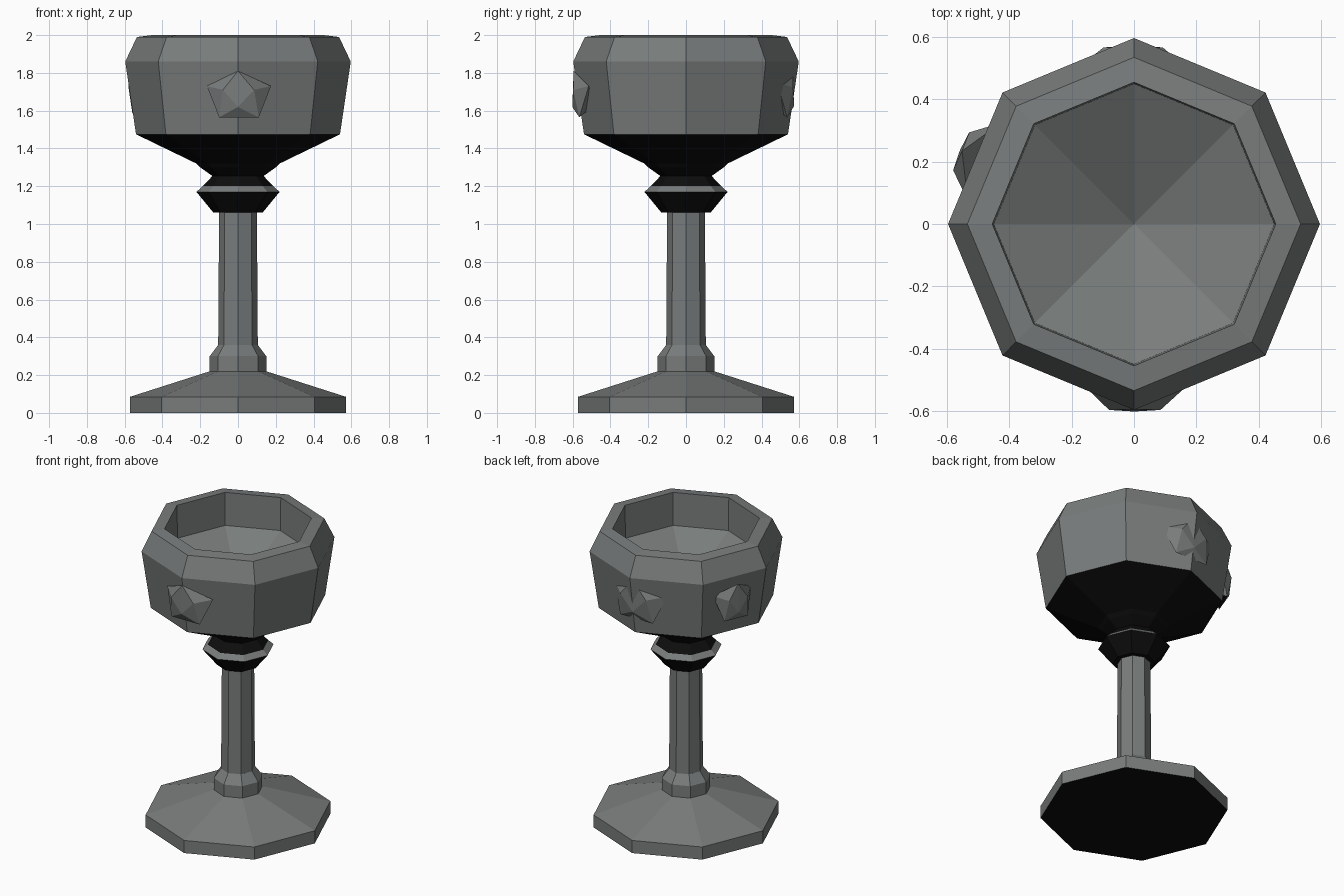
import bpy, bmesh, math
from mathutils import Matrix, Vector

if "Cube" in bpy.data.objects:
    bpy.data.objects.remove(bpy.data.objects["Cube"])

SIDES = 8


def material(name, rgb):
    mat = bpy.data.materials.new(name)
    mat.diffuse_color = (*rgb, 1)
    mat.use_nodes = True
    mat.node_tree.nodes["Principled BSDF"].inputs["Base Color"].default_value = mat.diffuse_color
    return mat


metal = material("grey metal", (0.19, 0.203, 0.2))
dark = material("black metal", (0.004, 0.004, 0.004))


def finish(bm, name, is_dark):
    """Make the object; faces that pass the rule become black."""
    bmesh.ops.recalc_face_normals(bm, faces=bm.faces)
    bm.normal_update()
    for f in bm.faces:
        f.material_index = int(is_dark(f))
    mesh = bpy.data.meshes.new(name)
    bm.to_mesh(mesh)
    bm.free()
    mesh.materials.append(metal)
    mesh.materials.append(dark)
    obj = bpy.data.objects.new(name, mesh)
    bpy.context.collection.objects.link(obj)
    return obj


def faces_down(f):
    return f.normal.z < -0.6


def lathe(name, profile, is_dark=faces_down):
    """Turn a (radius, height) profile into a closed eight-sided solid."""
    bm = bmesh.new()
    rings = []
    for r, z in profile:
        n = 1 if r == 0 else SIDES
        rings.append([bm.verts.new((r * math.cos(i * math.tau / SIDES),
                                    r * math.sin(i * math.tau / SIDES), z))
                      for i in range(n)])
    for a, b in zip(rings, rings[1:]):
        for i in range(SIDES):
            j = (i + 1) % SIDES
            quad = [a[i % len(a)], a[j % len(a)], b[j % len(b)], b[i % len(b)]]
            bm.faces.new(list(dict.fromkeys(quad)))
    return finish(bm, name, is_dark)


# Foot with its low cone and collar, black underneath
lathe("foot", [(0, 0), (0.572, 0), (0.572, 0.085), (0.15, 0.22),
               (0.15, 0.30), (0.105, 0.36), (0, 0.36)])

# Stem
lathe("stem", [(0, 0.34), (0.105, 0.34), (0.1, 1.08), (0, 1.08)])

# Knob below the bowl: black apart from one light band
lathe("knob", [(0, 1.06), (0.13, 1.06), (0.22, 1.17), (0.187, 1.20),
               (0.13, 1.26), (0, 1.26)],
      lambda f: not 1.17 < f.calc_center_median().z < 1.20)

# Hollow bowl: black underside, wall, bevelled rim, inner wall, sunken floor
lathe("bowl", [(0, 1.25), (0.13, 1.25), (0.2, 1.30), (0.22, 1.32),
               (0.54, 1.475), (0.597, 1.86), (0.535, 1.99), (0.455, 2.0),
               (0.45, 1.78), (0, 1.54)],
      lambda f: f.calc_center_median().z < 1.47)

# Faceted gem, facing -y: pentagon girdle, triangular front, buried back
GEM = [(0, -0.595, 0.13), (-0.165, -0.515, 0.05), (0.175, -0.515, 0.05),
       (-0.1, -0.565, -0.115), (0.11, -0.565, -0.115),
       (-0.08, -0.597, 0.03), (0.085, -0.597, 0.03), (0, -0.602, -0.06),
       (0, -0.48, -0.05)]


def gem(name, angle, z, push, width, height=1):
    bm = bmesh.new()
    turn = Matrix.Rotation(math.radians(angle), 3, 'Z')
    for x, y, h in GEM:
        bm.verts.new(turn @ Vector((x * width, y - push, h * height + z)))
    bmesh.ops.convex_hull(bm, input=bm.verts)
    return finish(bm, name, faces_down)


gem("front_gem", 0, 1.68, 0, 1)
gem("back_gem", 180, 1.69, -0.03, 1.15, 1.1)
gem("left_gem", 247, 1.7, 0.005, 0.8)
